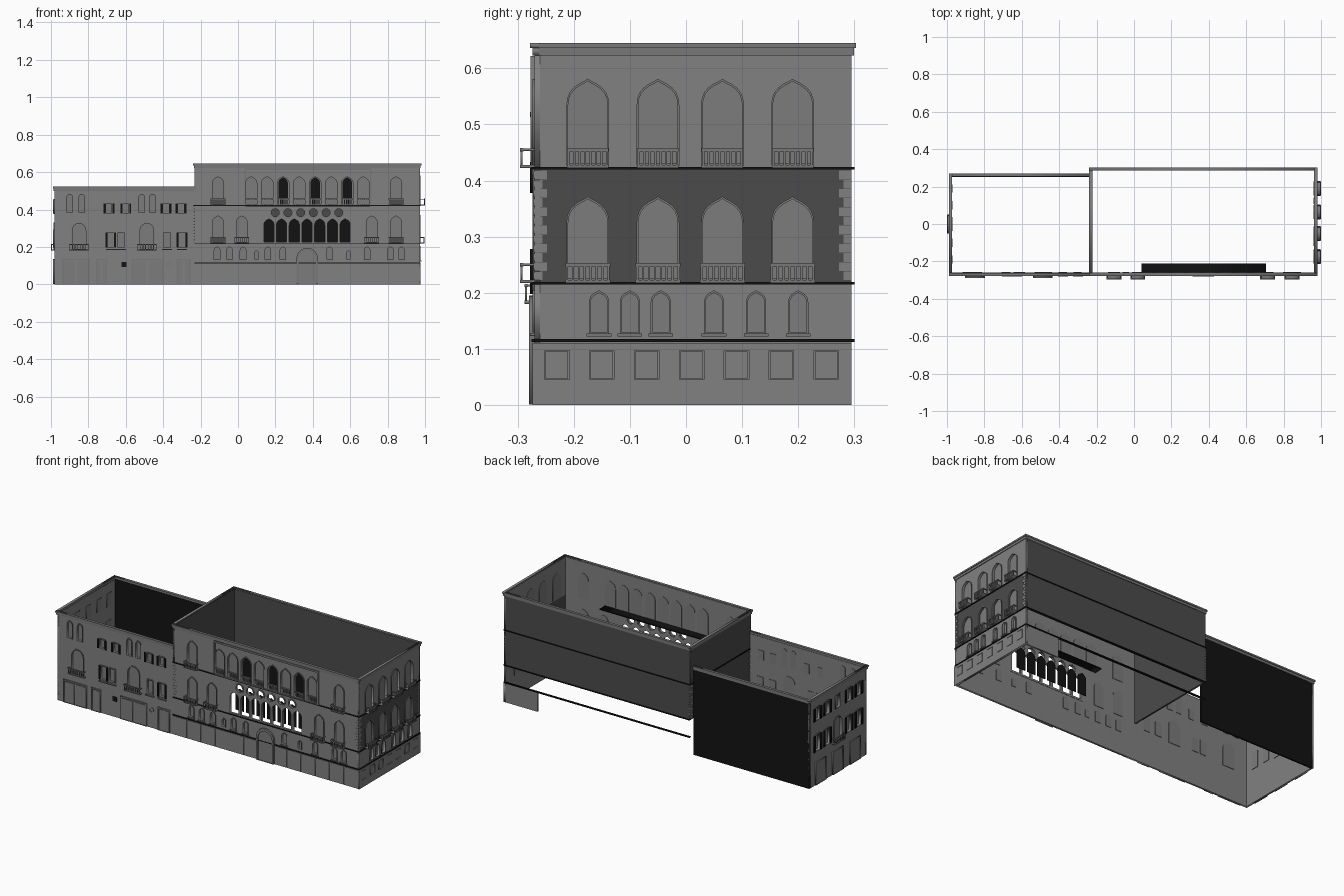
import bpy, math
from mathutils import Matrix, Vector

if "Cube" in bpy.data.objects:
    bpy.data.objects.remove(bpy.data.objects["Cube"])

def material(name, v):
    m = bpy.data.materials.new(name)
    m.diffuse_color = (v, v, v, 1)
    m.use_nodes = True
    m.node_tree.nodes["Principled BSDF"].inputs["Base Color"].default_value = m.diffuse_color
    return m

STONE = material("grey stone", 0.22)
TRIM = material("trim stone", 0.19)
PANE = material("window grey", 0.2)
BRICK = material("dark brick", 0.07)
DARK = material("near black", 0.006)

# Facade planes: origin and horizontal direction; outward is u x z
FACADES = {
    "front": ((0, -.27, 0), (1, 0, 0)),
    "right": ((.972, 0, 0), (0, 1, 0)),
    "left": ((-.982, 0, 0), (0, -1, 0)),
    "back": ((0, .295, 0), (-1, 0, 0)),
    "low_back": ((0, .262, 0), (-1, 0, 0)),
    "party": ((-.232, 0, 0), (0, -1, 0)),
}

def plate(name, facade, shapes, d0, d1, mat):
    """Flat shapes (nested ones become holes) given depth d0..d1 outward of a facade."""
    cu = bpy.data.curves.new(name, 'CURVE')
    cu.dimensions, cu.fill_mode = '2D', 'BOTH'
    cu.extrude = (d1 - d0) / 2
    for pts in shapes:
        sp = cu.splines.new('POLY')
        sp.points.add(len(pts) - 1)
        for p, (u, z) in zip(sp.points, pts):
            p.co = (u, z, 0, 1)
        sp.use_cyclic_u = True
    tmp = bpy.data.objects.new("tmp", cu)
    bpy.context.collection.objects.link(tmp)
    dg = bpy.context.evaluated_depsgraph_get()
    me = bpy.data.meshes.new_from_object(tmp.evaluated_get(dg))
    bpy.data.objects.remove(tmp)
    o, u = (Vector(v) for v in FACADES[facade])
    up = Vector((0, 0, 1))
    out = u.cross(up)
    o = o + out * (d0 + d1) / 2
    me.transform(Matrix([(u[i], up[i], out[i], o[i]) for i in range(3)] + [(0, 0, 0, 1)]))
    me.materials.clear()
    me.materials.append(mat)
    ob = bpy.data.objects.new(facade + "_" + name, me)
    bpy.context.collection.objects.link(ob)

def rect(u0, u1, z0, z1):
    return [(u0, z0), (u1, z0), (u1, z1), (u0, z1)]

def circle(u, z, r, n=16):
    return [(u + r * math.cos(i * math.tau / n), z + r * math.sin(i * math.tau / n)) for i in range(n)]

OGEE = [(1, 0), (.97, .25), (.86, .48), (.66, .67), (.4, .82), (.15, .92)]
ROUND = [(math.cos(a * math.pi / 12), math.sin(a * math.pi / 12)) for a in range(6)]

def arch(u, z0, w, z1, kind):
    if kind == "rect":
        return rect(u - w / 2, u + w / 2, z0, z1)
    prof, rise = (OGEE, w * .62) if kind == "ogee" else (ROUND, w * .5)
    half = [(x * w / 2, z1 - rise + y * rise) for x, y in prof]
    return ([(u - w / 2, z0), (u + w / 2, z0)] + [(u + x, z) for x, z in half] + [(u, z1)]
            + [(u - x, z) for x, z in reversed(half)])

def wall(name, f, outer, wins, mat=STONE, pane=PANE, t=.004):
    """Wall band with recessed, framed windows (u, z0, width, z1, kind)."""
    holes = [arch(*w) for w in wins]
    plate(name + "_wall", f, [outer] + holes, -.01, 0, mat)
    if wins:
        rims = [arch(u, z0 - t, w + 2 * t, z1 + 1.5 * t, k) for u, z0, w, z1, k in wins]
        plate(name + "_window_frames", f, holes + rims, -.004, .004, TRIM)
        plate(name + "_panes", f, [arch(u, z0 - .003, w + .005, z1 + .003, k)
                                   for u, z0, w, z1, k in wins], -.014, -.011, pane)

def balconies(name, f, us, z, w, out, h=.036):
    """Slab, handrail and balusters on three sides."""
    plate(name + "_balcony_slab", f, [rect(u - w / 2, u + w / 2, z, z + .006) for u in us], 0, out, TRIM)
    plate(name + "_balcony_rail", f, [rect(u - w / 2, u + w / 2, z + h - .006, z + h) for u in us],
          out - .006, out, TRIM)
    ends = [rect(u + s * (w / 2 - .003) - .003, u + s * (w / 2 - .003) + .003, z + h - .005, z + h - .001)
            for u in us for s in (-1, 1)]
    plate(name + "_balcony_side_rail", f, ends, 0, out - .006, TRIM)
    bars = [rect(u + (i / 7 - .5) * (w - .006) - .002, u + (i / 7 - .5) * (w - .006) + .002, z + .006, z + h - .006)
            for u in us for i in range(8)]
    plate(name + "_balusters", f, bars, out - .005, out - .001, TRIM)

def courses(f, u0, u1, zs, out=.005):
    plate("string_courses", f, [rect(u0, u1, z - .0025, z + .0025) for z in zs], -.008, out, DARK)

def cornice(f, u0, u1, top):
    plate("cornice", f, [rect(u0 - .004, u1 + .004, top - .022, top - .009)], -.008, .004, TRIM)
    plate("cornice_lip", f, [rect(u0 - .008, u1 + .008, top - .009, top)], -.008, .008, TRIM)

def quoins(f, u0, u1, z0, z1):
    blocks, n = [], 12
    dz = (z1 - z0) / n
    for i in range(n):
        w = .022 if i % 2 else .014
        z = z0 + i * dz
        blocks += [rect(u0, u0 + w, z + .0005, z + dz - .0005), rect(u1 - w, u1, z + .0005, z + dz - .0005)]
    plate("quoins", f, blocks, -.005, .002, STONE)

X0, XM, X1 = -.982, -.232, .972
YF, YB, YL = -.27, .295, .262

# ---- Tall block, front ----
BAYS = [.07 + .0857 * i for i in range(8)]
ARCADE = [.165 + .068 * i for i in range(7)]
wall("upper", "front", rect(XM, X1, .42, .64),
     [(u, .43, .06, .575, "ogee") for u in [-.107, .845]]
     + [(u, .43, .062, .575, "ogee") for u in BAYS])
plate("upper_gallery_dark_panes", "front",
      [arch(u, .43, .05, .572, "ogee") for u in BAYS[2::2]], -.011, -.009, DARK)
plate("gallery_surround", "front",
      [rect(.035, .715, .424, .622), rect(.043, .707, .426, .612)], 0, .007, TRIM)
plate("gallery_bars", "front", [rect(u + d - .002, u + d + .002, .43, .454)
      for u in BAYS for d in (-.02, -.01, 0, .01, .02)], -.009, -.004, TRIM)
plate("gallery_handrail", "front", [rect(u - .031, u + .031, .454, .459) for u in BAYS], -.009, -.002, TRIM)
plate("gallery_floor", "front", [rect(.04, .707, .417, .423)], -.06, 0, DARK)

MID = [-.107, .02, .715, .845]
wall("middle_left", "front", rect(XM, .13, .215, .42), [(u, .225, .058, .365, "ogee") for u in MID[:2]])
wall("middle_right", "front", rect(.61, X1, .215, .42), [(u, .225, .058, .365, "ogee") for u in MID[2:]])
plate("open_arcade", "front", [rect(.13, .61, .215, .42)]
      + [arch(u, .226, .054, .35, "ogee") for u in ARCADE]
      + [circle(u + .034, .383, .024) for u in ARCADE[:-1]], -.012, 0, STONE)
plate("arcade_tracery", "front", [circle(u + .034, .383, r) for u in ARCADE[:-1] for r in (.028, .021)],
      -.01, .004, TRIM)
plate("arcade_doors", "front", [arch(u, .225, .054, .352, "ogee") for u in ARCADE], -.052, -.048, DARK)
for f, us in (("front", MID), ("right", [-.175, -.05, .065, .19])):
    balconies("middle", f, us, .217, .08, .026)
balconies("upper", "front", [-.107, .845], .422, .08, .026)

SMALL = [-.112, -.045, .027, .16, .24, .49, .69, .815, .875]
wall("mezzanine", "front", rect(XM, X1, .112, .215),
     [(u, .132, .03, .2, "ogee") for u in SMALL] + [(.098, .135, .022, .18, "ogee"), (.59, .135, .022, .18, "ogee")],
     t=.003)
plate("mezzanine_sills", "front", [rect(u - .022, u + .022, .123, .128) for u in SMALL], 0, .008, TRIM)
wall("base", "front", rect(XM, X1, 0, .112), [])
plate("base_stones", "front", [rect(XM + .004 + i * .0925, XM + .09 + i * .0925, .002, .109)
      for i in range(13) if i != 6], 0, .004, STONE)
plate("entrance_surround", "front", [arch(.37, .001, .115, .195, "round"), arch(.37, .002, .092, .178, "round")],
      -.002, .01, TRIM)
plate("entrance_door", "front", [arch(.37, .001, .096, .18, "round")], 0, .004, PANE)
courses("front", XM, X1, [.115, .217, .422])
quoins("front", XM + .002, X1, .222, .418)
cornice("front", XM, X1, .645)

# ---- Tall block, right side ----
SIDE = [-.175, -.05, .065, .19]
wall("upper", "right", rect(YF, YB, .42, .64), [(u, .43, .07, .577, "ogee") for u in SIDE], t=.003)
wall("middle", "right", rect(YF, YB, .215, .42), [(u, .225, .07, .367, "ogee") for u in SIDE], BRICK, t=.003)
balconies("upper", "right", SIDE, .422, .074, .028)
LOW = [-.155, -.1, -.045, .05, .125, .2]
wall("mezzanine", "right", rect(YF, YB, .112, .215), [(u, .13, .03, .2, "ogee") for u in LOW], t=.003)
plate("mezzanine_sills", "right", [rect(u - .022, u + .022, .122, .127) for u in LOW], 0, .008, TRIM)
wall("base", "right", rect(YF, YB, 0, .112), [])
plate("base_course", "right", [rect(YF - .004, YB, 0, .11)]
      + [rect(u - .022, u + .022, .045, .097) for u in [-.23 + .08 * i for i in range(7)]], 0, .004, STONE)
plate("base_panels", "right", [rect(u - .02, u + .02, .047, .095) for u in [-.23 + .08 * i for i in range(7)]],
      0, .004, STONE)
courses("right", YF, YB, [.115, .217, .422])
quoins("right", YF, YB, .222, .418)
cornice("right", YF, YB, .645)

# ---- Tall block, back and inner side: open below the middle floor ----
wall("middle", "back", rect(-X1, -XM, .215, .42), [], BRICK)
wall("upper", "back", rect(-X1, -XM, .42, .64), [], BRICK)
wall("base_return", "back", rect(-X1, -.755, 0, .112), [])
courses("back", -X1, -XM, [.115, .217, .422])
cornice("back", -X1, -XM, .645)
wall("middle", "party", rect(-YB, -YF, .215, .42), [], BRICK)
wall("upper", "party", rect(-YB, -YF, .42, .64), [], BRICK)
quoins("party", -YB, -YF, .222, .418)
courses("party", -YB, -YF, [.422])
cornice("party", -YB, -YF, .645)

# ---- Low block, front ----
BIG = [-.85, -.487]
TOPS = [(u, .385, .03, .48, "round") for u in (-.9, -.835, -.515, -.457)]
SHUT = [-.69, -.6, -.385, -.305]
wall("low_house", "front", rect(X0, XM, 0, .51),
     TOPS + [(u, .19, .072, .325, "round") for u in BIG]
     + [(u, .38, .03, .43, "rect") for u in SHUT] + [(u, .2, .036, .275, "rect") for u in (-.68, -.625, -.38, -.3)])
plate("low_shutters", "front", [rect(u + s * .024 - .005, u + s * .024 + .005, z, z + h)
      for us, z, h in ((SHUT, .378, .055), ((-.68, -.3), .198, .08)) for u in us for s in (-1, 1)],
      .004, .008, DARK)
plate("low_sills", "front", [rect(u - .027, u + .027, .184, .19) for u in (-.68, -.625, -.38, -.3)], 0, .01, TRIM)
balconies("low_house", "front", BIG, .18, .105, .018)
doors = [(-.865, .15), (-.73, .06), (-.485, .17), (-.29, .075)]
plate("shop_door_frames", "front", [s for u, w in doors for s in
      (rect(u - w / 2, u + w / 2, .001, .135), rect(u - w / 2 + .007, u + w / 2 - .007, .002, .127))], 0, .006, TRIM)
plate("shop_door_leaves", "front", [rect(u + s * w / 4 - w / 4 + .006, u + s * w / 4 + w / 4 - .006, .003, .123)
      for u, w in doors for s in (-1, 1)], 0, .003, PANE)
plate("vent", "front", [rect(-.622, -.596, .092, .118)], 0, .004, DARK)
plate("round_vent", "front", [circle(-.37, .105, .015), circle(-.37, .105, .011)], 0, .004, TRIM)
cornice("front", X0, XM, .522)

# ---- Low block, left end and back ----
ENDS = [-.19, -.1, .1, .19]
wall("low_house", "left", rect(-YL, -YF, 0, .51),
     [(0, .19, .07, .325, "round")] + [(u, .2, .04, .29, "rect") for u in ENDS]
     + [(u, .38, .036, .45, "rect") for u in ENDS + [0]])
plate("end_shutters", "left", [rect(u + s * .03 - .007, u + s * .03 + .007, z, z + h)
      for u in ENDS for z, h in ((.378, .075), (.198, .095)) for s in (-1, 1)], .004, .008, DARK)
balconies("end", "left", [0], .18, .1, .018)
plate("end_door_frames", "left", [s for u in (-.16, 0, .16) for s in
      (rect(u - .05, u + .05, .001, .135), rect(u - .043, u + .043, .002, .127))], 0, .006, TRIM)
plate("end_doors", "left", [rect(u - .042, u + .042, .003, .126) for u in (-.16, 0, .16)], 0, .003, PANE)
cornice("left", -YL, -YF, .522)
wall("blank", "low_back", rect(-XM, -X0, 0, .51), [], DARK)
cornice("low_back", -XM, -X0, .522)
